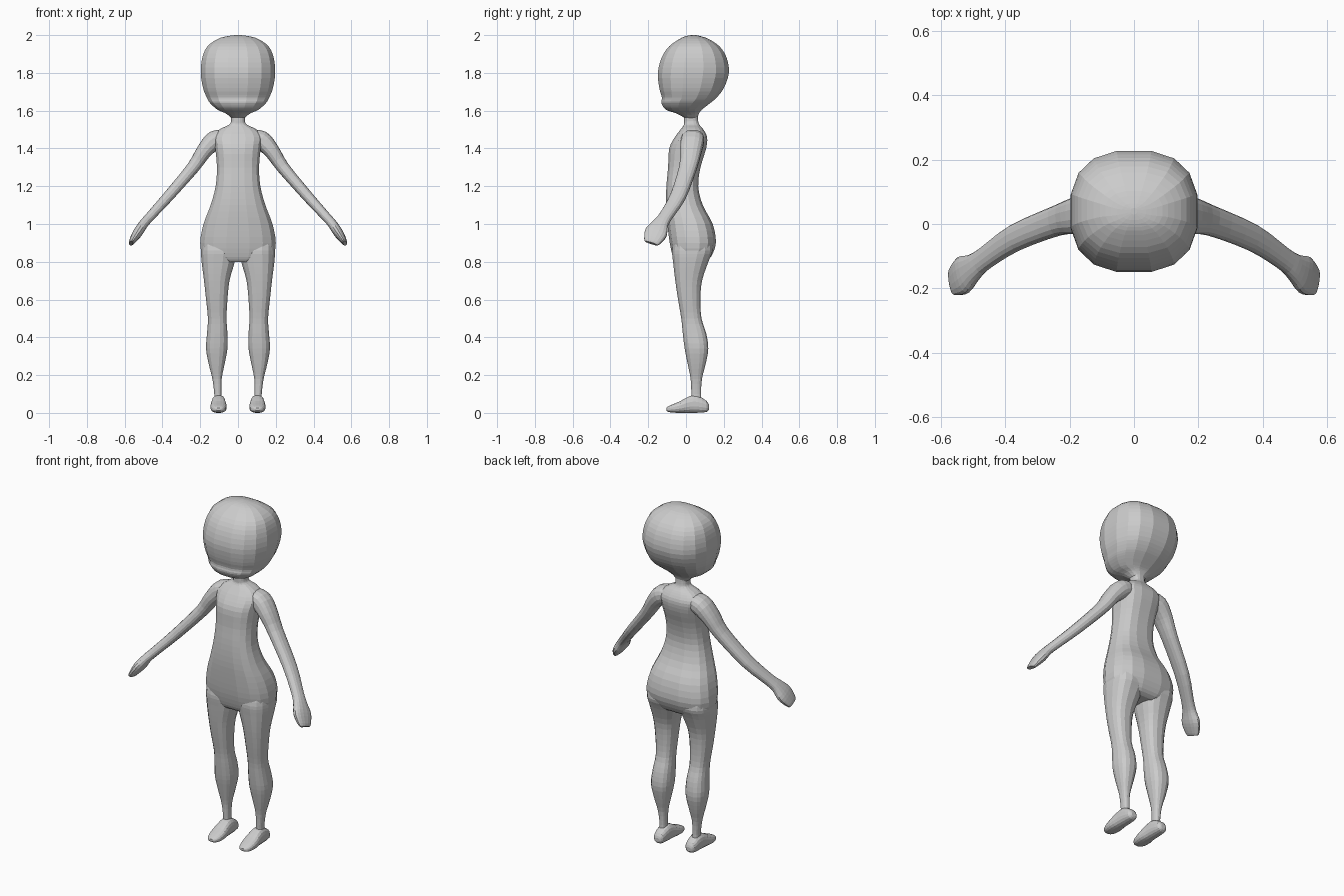
import bpy, bmesh, math
from mathutils import Vector

if "Cube" in bpy.data.objects:
    bpy.data.objects.remove(bpy.data.objects["Cube"])

SIDES = 16


def smooth_rows(rows, steps):
    """Catmull-Rom resampling of rows of numbers."""
    out = []
    for i in range(len(rows) - 1):
        a, b, c, d = (rows[max(0, min(len(rows) - 1, i + k))] for k in (-1, 0, 1, 2))
        for s in range(steps):
            t = s / steps
            out.append([0.5 * (2 * q + (r - p) * t + (2 * p - 5 * q + 4 * r - w) * t * t
                               + (3 * q - p - 3 * r + w) * t ** 3)
                        for p, q, r, w in zip(a, b, c, d)])
    out.append(list(rows[-1]))
    return out


def loft(name, sections, power):
    """Skin rounded-square rings given as (centre, half axis u, half axis v)."""
    bm = bmesh.new()
    rings = []
    for c, u, v in sections:
        ring = []
        for k in range(SIDES):
            a = 2 * math.pi * (k + 0.5) / SIDES
            ca, sa = math.cos(a), math.sin(a)
            p = u * math.copysign(abs(ca) ** (2 / power), ca)
            q = v * math.copysign(abs(sa) ** (2 / power), sa)
            ring.append(bm.verts.new(c + p + q))
        rings.append(ring)
    for r0, r1 in zip(rings, rings[1:]):
        for k in range(SIDES):
            n = (k + 1) % SIDES
            bm.faces.new((r0[k], r0[n], r1[n], r1[k]))
    bm.faces.new(rings[0])
    bm.faces.new(rings[-1])
    bmesh.ops.recalc_face_normals(bm, faces=bm.faces)
    mesh = bpy.data.meshes.new(name)
    bm.to_mesh(mesh)
    bm.free()
    obj = bpy.data.objects.new(name, mesh)
    bpy.context.collection.objects.link(obj)
    return obj


def upright(name, rows, power, side=1, steps=3):
    """Rows: z, x min, x max, y min, y max."""
    return loft(name, [(Vector((side * (x0 + x1) / 2, (y0 + y1) / 2, z)),
                        Vector(((x1 - x0) / 2, 0, 0)), Vector((0, (y1 - y0) / 2, 0)))
                       for z, x0, x1, y0, y1 in smooth_rows(rows, steps)], power)


def limb(name, rows, power, side):
    """Rows: x, y, z, half thickness, half breadth."""
    rows = smooth_rows(rows, 3)
    pts = [Vector((side * r[0], r[1], r[2])) for r in rows]
    secs = []
    for i, r in enumerate(rows):
        t = (pts[min(i + 1, len(pts) - 1)] - pts[max(i - 1, 0)]).normalized()
        v = Vector((0, 1, 0))
        v = (v - t * v.dot(t)).normalized()
        secs.append((pts[i], t.cross(v) * r[3], v * r[4]))
    return loft(name, secs, power)


# Head with the chin ledge
head = [(1.56, .035, -.005, .06), (1.585, .065, -.05, .07), (1.605, .11, -.108, .085),
        (1.64, .15, -.132, .13), (1.67, .168, -.13, .165), (1.72, .188, -.144, .203),
        (1.8, .2, -.152, .23), (1.88, .192, -.132, .218), (1.94, .165, -.092, .18),
        (1.98, .108, -.035, .12), (1.995, .055, .0, .075), (2.0, .01, .03, .05)]
upright("head", [(z, -w, w, a, b) for z, w, a, b in head], 2.5)

# Torso, shoulders and neck
torso = [(.8, .13, -.055, .1), (.825, .185, -.07, .133), (.9, .203, -.088, .16),
         (1.0, .185, -.1, .143), (1.1, .147, -.107, .09), (1.2, .12, -.105, .066),
         (1.3, .113, -.096, .078), (1.4, .122, -.09, .108), (1.46, .13, -.06, .113),
         (1.5, .1, -.03, .093), (1.525, .05, -.012, .072), (1.545, .037, -.01, .065),
         (1.585, .04, -.01, .063)]
body = upright("body", [(z, -w, w, a, b) for z, w, a, b in torso], 2.7)

leg = [(.92, .02, .19, -.06, .13), (.86, .008, .197, -.075, .143), (.8, .016, .194, -.07, .12),
       (.7, .044, .181, -.058, .086), (.6, .055, .17, -.043, .077), (.5, .06, .16, -.026, .083),
       (.42, .055, .165, -.018, .108), (.34, .055, .17, -.008, .119), (.26, .07, .156, .008, .105),
       (.18, .086, .136, .024, .085), (.1, .088, .126, .028, .08), (.05, .085, .128, .028, .085)]
arm = [(.07, .035, 1.452, .045, .055), (.125, .035, 1.442, .052, .062), (.18, .025, 1.385, .042, .058),
       (.24, .01, 1.297, .034, .047), (.37, -.043, 1.145, .029, .042), (.465, -.108, 1.04, .025, .036),
       (.5, -.135, 1.0, .025, .043), (.53, -.158, .955, .026, .06), (.558, -.178, .912, .017, .047),
       (.566, -.184, .898, .01, .036)]
# Foot rows run heel to toe: y, half width, z min, z max
foot = [(.122, .014, .018, .04), (.108, .03, .004, .065), (.06, .036, 0, .092), (.02, .038, 0, .09),
        (-.03, .043, 0, .063), (-.07, .039, .001, .046), (-.095, .027, .006, .034), (-.104, .013, .012, .026)]

# Both sides of the limbs
parts = []
for side, label in ((1, "left"), (-1, "right")):
    parts.append(upright(label + "_leg", leg, 2.5, side))
    parts.append(limb(label + "_arm", arm, 2.4, side))
    parts.append(loft(label + "_foot",
                      [(Vector((side * .103, y, (a + b) / 2)), Vector((w, 0, 0)), Vector((0, 0, (b - a) / 2)))
                       for y, w, a, b in smooth_rows(foot, 2)], 2.5))

# Fuse limbs into one skin
bpy.context.view_layer.objects.active = body
for part in parts:
    mod = body.modifiers.new("fuse", 'BOOLEAN')
    mod.operation = 'UNION'
    mod.solver = 'EXACT'
    mod.object = part
    bpy.ops.object.modifier_apply(modifier=mod.name)
    bpy.data.objects.remove(part)
